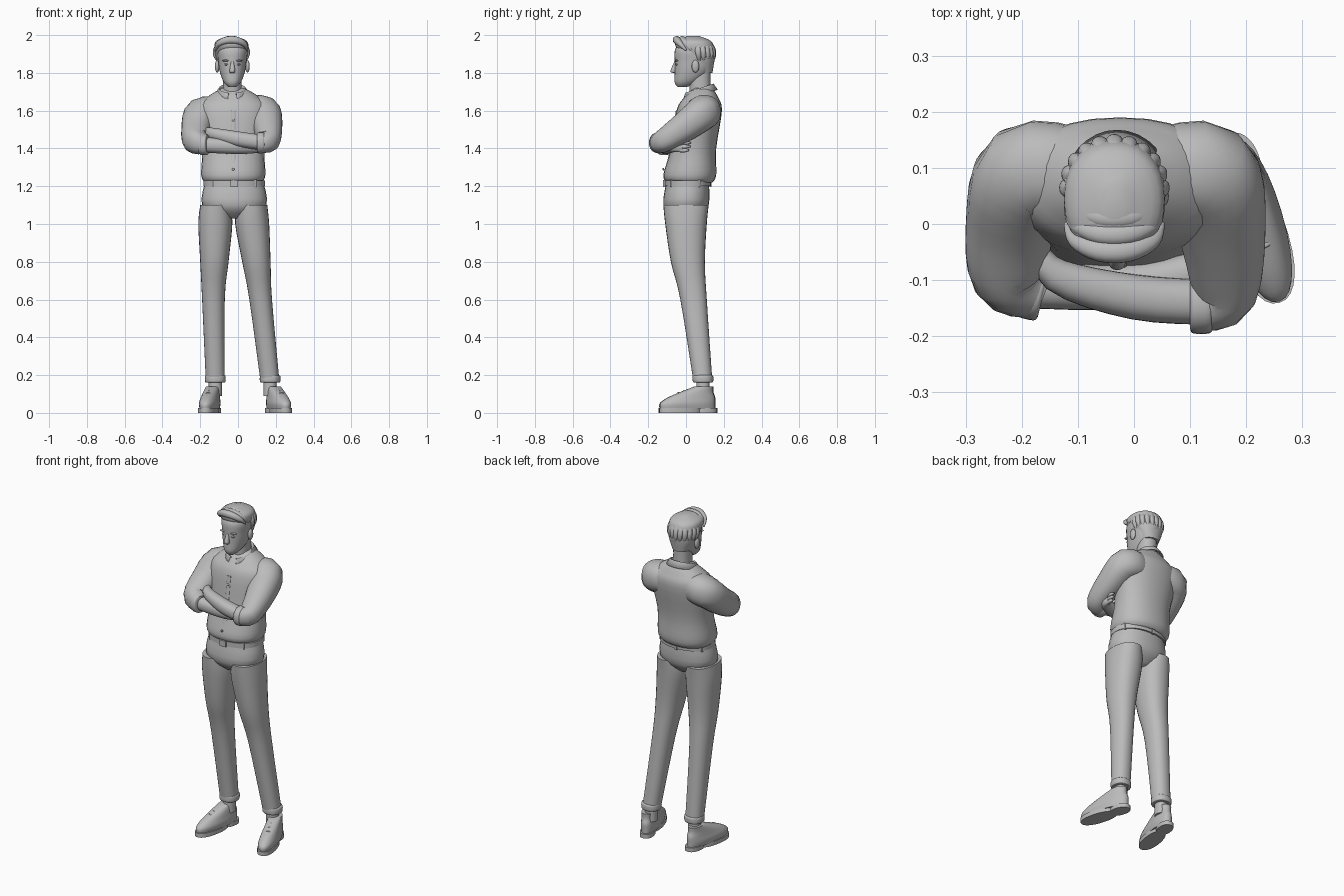
import bpy, bmesh, math
from mathutils import Vector

cube = bpy.data.objects.get("Cube")
if cube:
    bpy.data.objects.remove(cube, do_unlink=True)

# One neutral clay colour for the whole figure
clay = bpy.data.materials.new("clay_grey")
clay.use_nodes = True
colour = (.5, .5, .5, 1)
clay.diffuse_color = colour
clay.node_tree.nodes["Principled BSDF"].inputs["Base Color"].default_value = colour

SIDES = 28
STEPS = 4
HEAD_X = -.03
WAIST_X = -.02


def finish(name, bm):
    """Turn a bmesh into a named, shaded clay object."""
    bmesh.ops.recalc_face_normals(bm, faces=bm.faces)
    mesh = bpy.data.meshes.new(name)
    bm.to_mesh(mesh)
    bm.free()
    mesh.materials.append(clay)
    part = bpy.data.objects.new(name, mesh)
    bpy.context.collection.objects.link(part)
    bpy.ops.object.select_all(action='DESELECT')
    part.select_set(True)
    bpy.context.view_layer.objects.active = part
    bpy.ops.object.shade_smooth_by_angle(angle=math.radians(50))
    return part


def spline(stations):
    """Smooth curve through all station values."""
    rows = []
    last = len(stations) - 1
    for i in range(last):
        before, start = stations[max(i - 1, 0)], stations[i]
        end, after = stations[i + 1], stations[min(i + 2, last)]
        for step in range(STEPS):
            t = step / STEPS
            row = []
            for a, b, c, d in zip(before, start, end, after):
                leave, arrive = (c - a) / 2, (d - b) / 2
                bend = 3 * (c - b) - 2 * leave - arrive
                twist = leave + arrive - 2 * (c - b)
                row.append(b + t * (leave + t * (bend + t * twist)))
            rows.append(row)
    return rows + [list(stations[last])]


def loft(name, stations, level=False):
    """Skin rings (x, y, z, half width, half depth) along a path."""
    rows = spline([s if len(s) == 5 else (*s, s[-1]) for s in stations])
    centres = [Vector(row[:3]) for row in rows]
    bm = bmesh.new()
    rings = []
    for i, (centre, row) in enumerate(zip(centres, rows)):
        across, outward = Vector((1, 0, 0)), Vector((0, 1, 0))
        if not level:
            tangent = (centres[min(i + 1, len(rows) - 1)] - centres[max(i - 1, 0)]).normalized()
            if abs(tangent.z) < .85:
                across = tangent.cross(Vector((0, 0, 1))).normalized()
            outward = across.cross(tangent).normalized()
        ring = []
        for k in range(SIDES):
            angle = math.tau * k / SIDES
            c, s = (math.copysign(abs(f(angle)) ** .9, f(angle)) for f in (math.cos, math.sin))
            ring.append(bm.verts.new(centre + across * c * row[3] + outward * s * row[4]))
        rings.append(ring)
    for lower, upper in zip(rings, rings[1:]):
        for k in range(SIDES):
            n = (k + 1) % SIDES
            bm.faces.new((lower[k], lower[n], upper[n], upper[k]))
    bm.faces.new(rings[0])
    bm.faces.new(rings[-1])
    return finish(name, bm)


def stack(name, x, levels):
    """Level rings (z, y, half width, half depth) above one another."""
    return loft(name, [(x, y, z, wide, deep) for z, y, wide, deep in levels], level=True)


def band(name, start, end, radius):
    """Rolled cloth band with rounded rims."""
    start, end = Vector(start), Vector(end)
    rims = ((0, .85), (.15, 1), (.85, 1), (1, .85))
    return loft(name, [(*start.lerp(end, t), radius * grow) for t, grow in rims])


def lump(name, centre, size, square=False):
    """Scaled ball or block."""
    bm = bmesh.new()
    if square:
        bmesh.ops.create_cube(bm, size=2)
    else:
        bmesh.ops.create_uvsphere(bm, u_segments=16, v_segments=12, radius=1)
    bmesh.ops.scale(bm, vec=size, verts=bm.verts)
    bmesh.ops.translate(bm, vec=centre, verts=bm.verts)
    return finish(name, bm)


# Shirt body, full at the waist where it is tucked in
stack("shirt", -.025, [(1.22, .02, .15, .12), (1.26, .02, .17, .14), (1.4, .04, .165, .12),
                       (1.6, .07, .19, .12), (1.67, .08, .14, .09), (1.72, .09, .06, .05)])
loft("button_placket", [(-.025, -.05, 1.6, .012, .004), (-.025, -.08, 1.4, .012, .004),
                        (-.025, -.11, 1.28, .012, .004)])
for y, z in ((-.06, 1.55), (-.12, 1.29)):
    lump("shirt_button", (-.025, y, z), (.007, .005, .007))

# Collar: open band, high behind, with pointed front tips
bm = bmesh.new()
strips = []
for i in range(SIDES + 1):
    angle = .3 + (math.tau - .6) * i / SIDES
    front = math.cos(angle)
    tip = .03 * max(0, front) ** 6
    strip = []
    for spread, drop in ((0, .01), (.01, 0), (.03, .03 + tip)):
        strip.append(bm.verts.new((HEAD_X + (.06 + spread) * math.sin(angle),
                                   .07 - (.065 + spread) * front,
                                   1.715 - .025 * front - drop)))
    strips.append(strip)
for a, b in zip(strips, strips[1:]):
    for k in range(2):
        bm.faces.new((a[k], a[k + 1], b[k + 1], b[k]))
solid = finish("collar", bm).modifiers.new("cloth", 'SOLIDIFY')
solid.thickness = .007
solid.offset = 0

# Sleeves rolled to the elbow
loft("right_sleeve", [(-.1, .09, 1.59, .08), (-.19, .09, 1.58, .09), (-.22, 0, 1.5, .08),
                      (-.22, -.09, 1.44, .07), (-.17, -.12, 1.42, .05)])
loft("left_sleeve", [(.05, .09, 1.59, .08), (.13, .09, 1.59, .09), (.155, 0, 1.52, .08),
                     (.16, -.12, 1.44, .06), (.11, -.14, 1.43, .05)])
band("right_cuff", (-.2, -.11, 1.42), (-.16, -.12, 1.42), .055)
band("left_cuff", (.14, -.14, 1.43), (.1, -.14, 1.43), .055)

# Crossed bare forearms ending in flat hands
loft("right_forearm", [(-.2, -.11, 1.42, .04), (0, -.11, 1.41, .04), (.14, -.07, 1.41, .03),
                       (.165, -.02, 1.42, .01, .04)])
loft("left_forearm", [(.14, -.14, 1.43, .04), (0, -.13, 1.45, .04), (-.14, -.09, 1.48, .03),
                      (-.18, -.02, 1.48, .01, .03)])
for k in range(4):
    z = 1.39 + .02 * k
    reach = .03 - .01 * abs(k - 1.6)
    loft("right_finger", [(.163, -.04, z, .01), (.168, 0, z, .01), (.163, reach, z, .004)])

# Trousers with hems, and bare ankles
stack("trouser_seat", WAIST_X, [(1.24, .01, .15, .11), (1.1, 0, .17, .12), (1.03, 0, .06, .06)])
for side, hip, knee, ankle in (("right", -.12, -.13, -.12), ("left", .075, .12, .17)):
    loft(side + "_trouser_leg", [(hip, 0, 1.1, .08, .12), (hip, 0, 1, .09, .11),
                                 ((hip + knee) / 2, .01, .8, .075, .09),
                                 (knee, .04, .6, .06, .07), (ankle, .09, .16, .05, .05)],
         level=True)
    band(side + "_trouser_hem", (ankle, .09, .2), (ankle, .09, .16), .054)
    loft(side + "_ankle", [(ankle, .09, .2, .035), (ankle, .09, .09, .035)])

# Belt with buckle and loops
stack("belt", WAIST_X, [(z, .01, .162, .122) for z in (1.2, 1.23)])
lump("belt_buckle", (WAIST_X, -.115, 1.215), (.02, .007, .018), square=True)
for angle in (-2.3, -.8, .5, 1.6, 2.6):
    spot = (WAIST_X + .16 * math.cos(angle), .01 + .12 * math.sin(angle), 1.215)
    lump("belt_loop", spot, (.007, .006, .02), square=True)

# Lace-up shoes, each with sole, heel, upper and laces
for side, x, turn in (("right", -.15, -.18), ("left", .215, .29)):
    shoe = [stack("sole", 0, [(z, -.04, .05, .115) for z in (0, .025)]),
            stack("heel", 0, [(z, .1, .04, .06) for z in (0, .025)]),
            stack("shoe_upper", 0, [(.02, 0, .045, .15), (.05, 0, .05, .15),
                                    (.08, .02, .045, .13), (.11, .05, .04, .09),
                                    (.14, .09, .035, .05)])]
    for k in range(3):
        y, z = -.05 + .03 * k, .105 + .01 * k
        ends = [(s * .03, y + .01, z - .015, .004) for s in (-1, 1)]
        shoe.append(loft("lace", [ends[0], (0, y, z, .005), ends[1]]))
    for part in shoe:
        part.name = side + "_" + part.name.split(".")[0]
        part.location = (x, .008, 0)
        part.rotation_euler.z = turn

# Neck and head
stack("neck", HEAD_X, [(1.6, .085, .06, .06), (1.7, .075, .05, .055), (1.82, .07, .05, .06)])
stack("head", HEAD_X, [(1.725, -.02, .02, .025), (1.75, 0, .045, .06), (1.8, .03, .065, .09),
                       (1.86, .045, .075, .105), (1.93, .045, .078, .1), (1.98, .045, .03, .04)])

# Face
stack("nose", HEAD_X, [(1.86, -.055, .007, .007), (1.81, -.067, .015, .015),
                       (1.8, -.06, .01, .008)])
for name, z in (("upper_lip", 1.778), ("lower_lip", 1.768)):
    lump(name, (HEAD_X, -.052, z), (.022, .008, .005))
for side, s in (("right", -1), ("left", 1)):
    lump(side + "_eye", (HEAD_X + s * .03, -.048, 1.845), (.013, .009, .006))
    lump(side + "_eyebrow", (HEAD_X + s * .033, -.05, 1.865), (.022, .01, .005))
    lump(side + "_ear", (HEAD_X + s * .08, .05, 1.835), (.012, .02, .033))

# Hair cap, fitted closely over the back and crown
stack("hair_cap", HEAD_X - .005, [(1.8, .095, .05, .045), (1.87, .08, .08, .07),
                                  (1.93, .05, .09, .1), (1.97, .04, .08, .09),
                                  (1.995, .04, .02, .03)])

# Combed locks running from the crown down to the nape
for k in range(11):
    angle = math.pi * k / 10
    sideways, back = math.cos(angle), math.sin(angle)
    lock = []
    for j in range(6):
        fall = .35 + .35 * j
        lock.append((HEAD_X - .005 + .083 * math.sin(fall) * sideways,
                     .05 + .08 * math.sin(fall) * back + .01 * fall,
                     1.9 + .085 * math.cos(fall),
                     .004 + .013 * math.sin(math.pi * j / 5)))
    loft("combed_lock", lock)

# Swept quiff crossing the forehead
for k in range(4):
    lock = []
    for j in range(6):
        arc = math.pi * j / 5
        rise = math.sin(arc)
        lock.append((HEAD_X - .005 + .085 * math.cos(arc), .03 * k - .05 * rise,
                     1.92 + .055 * rise, .005 + .015 * rise))
    loft("quiff_lock", lock)
